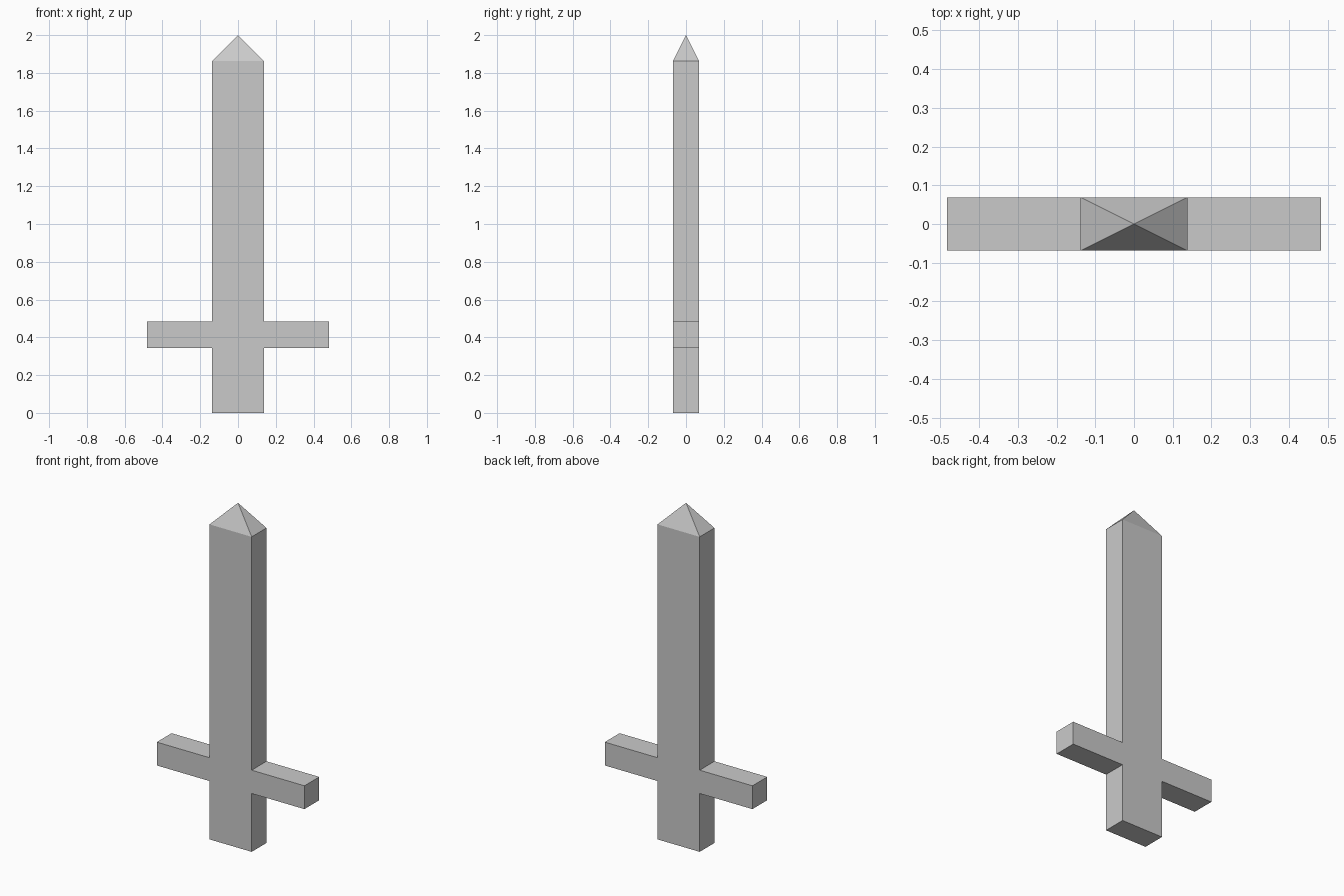
import bpy, bmesh

if "Cube" in bpy.data.objects:
    bpy.data.objects.remove(bpy.data.objects["Cube"])

U = 2 / 14.5            # one grid module of the design
HALF_DEPTH = U / 2

steel = bpy.data.materials.new("light grey")
steel.diffuse_color = (0.59, 0.59, 0.59, 1)
steel.use_nodes = True
steel.node_tree.nodes["Principled BSDF"].inputs["Base Color"].default_value = steel.diffuse_color

# Right half of the cross outline (x, z) in modules, mirrored for the left half
right = [(1, 0), (1, 2.5), (3.5, 2.5), (3.5, 3.5), (1, 3.5), (1, 13.5)]
outline = right + [(-x, z) for x, z in reversed(right)]

bm = bmesh.new()

# Blade, guard and grip as one extruded outline
front = bm.faces.new([bm.verts.new((x * U, -HALF_DEPTH, z * U)) for x, z in outline])
geom = bmesh.ops.extrude_face_region(bm, geom=[front], use_keep_orig=True)["geom"]
bmesh.ops.translate(bm, verts=[g for g in geom if isinstance(g, bmesh.types.BMVert)],
                    vec=(0, 2 * HALF_DEPTH, 0))

# Pyramid tip raised from the top face
top = max(bm.faces, key=lambda f: f.calc_center_median().z)
tip = bmesh.ops.poke(bm, faces=[top])["verts"][0]
tip.co = (0, 0, 2)

bmesh.ops.recalc_face_normals(bm, faces=bm.faces)
mesh = bpy.data.meshes.new("sword")
bm.to_mesh(mesh)
bm.free()
mesh.materials.append(steel)
sword = bpy.data.objects.new("sword", mesh)
bpy.context.collection.objects.link(sword)
